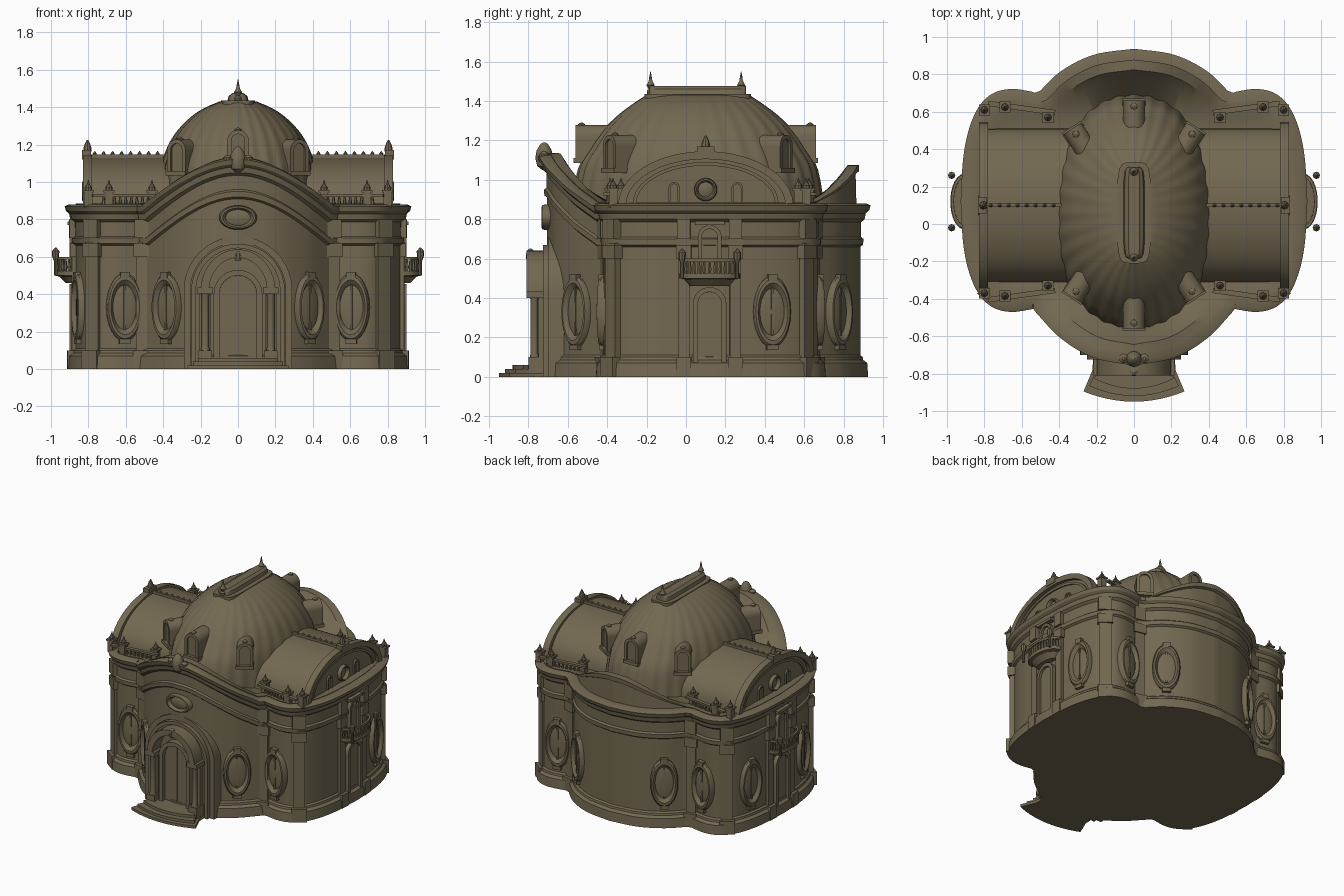
import bpy, bmesh, math
from mathutils import Vector, Matrix

if "Cube" in bpy.data.objects:
    bpy.data.objects.remove(bpy.data.objects["Cube"])

stone = bpy.data.materials.new("olive_stone")
stone.diffuse_color = (0.17, 0.14, 0.083, 1)
stone.use_nodes = True
stone.node_tree.nodes["Principled BSDF"].inputs["Base Color"].default_value = stone.diffuse_color
YC = 0.12  # plan centre in y
PI = math.pi


def loft(name, rings, M=Matrix()):
    """Skin equal-length closed rings and cap both ends."""
    bm = bmesh.new()
    vs = [[bm.verts.new(M @ Vector(p)) for p in r] for r in rings]
    n = len(vs[0])
    for a, b in zip(vs, vs[1:]):
        for i in range(n):
            j = (i + 1) % n
            bm.faces.new((a[i], a[j], b[j], b[i]))
    bm.faces.new(vs[0][::-1])
    bm.faces.new(vs[-1])
    bmesh.ops.recalc_face_normals(bm, faces=bm.faces)
    me = bpy.data.meshes.new(name)
    bm.to_mesh(me)
    bm.free()
    me.materials.append(stone)
    ob = bpy.data.objects.new(name, me)
    bpy.context.collection.objects.link(ob)
    return ob


def frame(x, y, nx, ny, z=0):
    """Local axes: sideways, outward, up."""
    n = Vector((nx, ny, 0)).normalized()
    return Matrix(((-n.y, n.x, 0, x), (n.x, n.y, 0, y), (0, 0, 1, z), (0, 0, 0, 1)))


def prism(name, pts, d0, d1, M=Matrix()):
    return loft(name, [[(a, d, b) for a, b in pts] for d in (d0, d1)], M)


def box(name, w, d0, d1, z0, z1, M=Matrix()):
    return prism(name, [(-w, z0), (w, z0), (w, z1), (-w, z1)], d0, d1, M)


def lathe(name, x, y, z, prof, seg=10):
    return loft(name, [[(x + r * math.cos(2 * PI * i / seg), y + r * math.sin(2 * PI * i / seg), z + h)
                        for i in range(seg)] for r, h in prof])


def arc(a, b, z, n=20):
    return [(a * math.cos(PI * i / n), z + b * math.sin(PI * i / n)) for i in range(n + 1)]


def band(a, b, t, z, z0=None):
    """Arched strip of thickness t, with straight legs down to z0."""
    o, i = arc(a, b, z), arc(a - t, b - t, z)
    if z0 is not None:
        o = [(a, z0)] + o + [(-a, z0)]
        i = [(a - t, z0)] + i + [(t - a, z0)]
    return o + i[::-1]


def arched(w, z0, z1, n=12):
    return [(w, z0)] + arc(w, w, z1 - w, n) + [(-w, z0)]


def smooth_path(pts, n):
    p = [Vector(q) for q in pts]
    p = [2 * p[0] - p[1]] + p + [2 * p[-1] - p[-2]]
    out = []
    for a, b, c, d in zip(p, p[1:], p[2:], p[3:]):
        for i in range(n):
            t = i / n
            out.append(0.5 * (2 * b + (c - a) * t + (2 * a - 5 * b + 4 * c - d) * t * t + (3 * b - a - 3 * c + d) * t ** 3))
    return out + [p[-2]]


# plan outline: back and front quarter curves, mirrored in x
wing = smooth_path([(.52, .53), (.66, .55), (.755, .515), (.82, .41), (.86, .24), (.875, 0)], 5)
back = smooth_path([(0, .765), (.2, .735), (.36, .655), (.47, .55)], 7) + wing
front = smooth_path([(0, .825), (.2, .785), (.36, .69), (.48, .565)], 7) + [Vector((p.x, p.y - .012 * min(1, p.y / .4))) for p in wing]
half = back + [Vector((p.x, -p.y)) for p in front[-2::-1]]
plan = half + [Vector((-p.x, p.y)) for p in half[-2:0:-1]]
N = len(plan)
norm = []
for i in range(N):
    t = plan[(i + 1) % N] - plan[i - 1]
    norm.append(Vector((-t.y, t.x)).normalized())


def ring(off, z, k=0, s=1, kb=0):
    """Outline at an offset; k and kb raise the front and back bays in an arch."""
    out = []
    for p, n in zip(plan, norm):
        v = (p + n * off) * s
        rise = max(0, math.cos(PI * min(abs(p.x), .48) / .96)) * (.25 * k if p.y < 0 else .19 * kb)
        out.append((v.x, v.y + YC, z + rise))
    return out


def wall(x, y):
    i = min(range(N), key=lambda i: (plan[i] - Vector((x, y - YC))).length)
    return frame(plan[i].x, plan[i].y + YC, norm[i].x, norm[i].y)


# main body: plinth, wall, entablature and cornice (arched at the front), arched parapet at the back, roof apron
loft("main_walls", [ring(.04, 0), ring(.035, .07), ring(.015, .085), ring(.012, .1), ring(0, .11), ring(0, .4), ring(0, .66, 1),
                    ring(.014, .67, 1), ring(.016, .7, 1), ring(.003, .71, 1), ring(.004, .785, 1),
                    ring(.022, .8, 1), ring(.028, .83, 1), ring(.045, .845, 1), ring(.052, .87, 1),
                    ring(.03, .88, 1), ring(-.02, .88, 1), ring(-.024, .88, 1, 1, .8), ring(-.008, .88, 1, 1, .85),
                    ring(-.006, .885, 1, 1, 1), ring(-.06, .885, 1, 1, 1), ring(-.1, .87, .8, 1, .8),
                    ring(-.06, .87, 0, .75), ring(-.06, .88, 0, .4)])


def oval(hx, hy, z, e, flute=0, n=160):
    r = []
    for i in range(n):
        a = 2 * PI * i / n
        c, s = math.cos(a), math.sin(a)
        m = (1 + flute * math.cos(32 * a)) / (abs(c) ** e + abs(s) ** e) ** (1 / e)
        r.append((hx * c * m, .06 + hy * s * m, z))
    return r


# ribbed oval dome with ridge platform
loft("dome", [oval(hx, hy, z, 2.1, .009) for z, hx, hy in smooth_path(
    [(.85, .43, .64), (1.05, .415, .605), (1.15, .39, .55), (1.25, .34, .48),
     (1.33, .27, .40), (1.39, .19, .32), (1.43, .10, .26)], 3)])
loft("ridge_base", [oval(.09, .27, z, 5, 0, 48) for z in (1.4, 1.435)])
loft("ridge_cap", [oval(w, .245, z, 6, 0, 48) for w, z in ((.06, 1.42), (.05, 1.46), (.03, 1.475))])
FINIAL = [(.02, 0), (.02, .02), (.01, .03), (.022, .05), (.01, .07), (.007, .09), (.001, .12)]
for y in (-.18, .28):
    lathe("ridge_finial", 0, y, 1.43, FINIAL)

# dormers around the dome
for x, y, nx, ny, z in [(0, -.56, 0, -1, 1.1), (0, .66, 0, 1, 1.1)] + \
        [(sx * .33, .06 + sy * .45, sx * .65, sy, 1.05) for sx in (1, -1) for sy in (1, -1)]:
    M = frame(x, y, nx, ny, z)
    prism("dormer_body", arched(.05, 0, .16), -.17, -.012, M)
    prism("dormer_frame", band(.058, .058, .022, .12, 0), -.17, 0, M)
    box("dormer_sill", .062, -.17, .01, -.015, .01, M)
    lathe("dormer_knob", x - nx * .03, y - ny * .03, z + .17, [(.02, 0), (.018, .012), (.002, .022)], 8)


def oval_window(M, z, w, h, name="oval_window"):
    rs = []
    for s, d in [(1.3, -.04), (1.3, .012), (1.2, .026), (1.05, .028), (.95, .018), (.85, .004), (.6, .01), (.1, .012)]:
        rs.append([(w * s * math.cos(2 * PI * i / 24), d, z + h * s * math.sin(2 * PI * i / 24)) for i in range(24)])
    loft(name, rs, M)


spots = [(sx * x, YC + sy * v) for sx in (1, -1) for sy in (1, -1) for x, v in ((.37, .66), (.61, .54))]
for x, y in spots + [(.86, .45), (-.86, .45), (-.86, -.2)]:
    M = wall(x, y)
    oval_window(M, .33, .074, .14)
    box("window_keystone", .025, -.02, .03, .485, .52, M)
    box("window_apron", .03, -.02, .024, .135, .16, M)
    box("window_mullion", .006, 0, .016, .21, .45, M)
oval_window(wall(0, -.7), .81, .078, .05, "upper_oval_window")

# pilasters with bases, capitals and entablature blocks
for sx in (1, -1):
    for sy in (1, -1):
        for x, v, nx, ny, w in ((.505, .53, .25, 1, .036), (.77, .488, .6, .8, .042), (.868, .13, 1, .05, .028)):
            M = frame(sx * x, YC + sy * v, sx * nx, sy * ny)
            box("pilaster", w, -.06, .022, 0, .68, M)
            box("pilaster_base", w + .01, -.06, .045, 0, .1, M)
            box("pilaster_capital", w + .01, -.06, .032, .6, .67, M)
            box("entablature_block", w + .005, -.06, .034, .7, .8, M)
        # roof pedestals, finials and balustrade
        for x, v in ((.46, .45), (.69, .505), (.8, .49)):
            M = frame(sx * x, YC + sy * v, 0, sy)
            box("roof_pedestal", .022, -.022, .022, .86, .95, M)
            box("pedestal_cap", .029, -.029, .029, .945, .957, M)
            lathe("pedestal_finial", sx * x, YC + sy * v, .95, [(.018, 0), (.02, .02), (.007, .04), (.002, .06)], 8)
        M = frame(sx * .6, YC + sy * .5, -sx * .14 * sy * sy, sy)
        box("balustrade_rail", .18, -.014, .014, .92, .935, M)
        for i in range(9):
            p = M @ Vector((-.12 + i * .03, 0, .87))
            lathe("baluster", p.x, p.y, p.z, [(.008, 0), (.01, .02), (.005, .05)], 6)

# wings: barrel roofs, gables, doors and balconies
for sx in (1, -1):
    M = frame(0, .1, sx, 0)
    prism("barrel_roof", arc(.41, .26, .87), .3, .805, M)
    prism("gable_trim", band(.445, .275, .04, .87), .78, .83, M)
    prism("gable_inner_trim", band(.37, .21, .018, .88), .79, .815, M)
    oval_window(M @ Matrix.Translation((0, .805, 0)), .95, .045, .045, "gable_round_window")
    for t in (-.16, .16):
        prism("gable_side_window", band(.028, .028, .01, .96, .89), .79, .818, M @ Matrix.Translation((t, 0, 0)))
    box("roof_crest", .01, .38, .82, 1.12, 1.148, M)
    for i in range(8):
        lathe("crest_point", sx * (.43 + i * .048), .1, 1.14, [(.009, 0), (.011, .012), (.001, .026)], 6)
    box("gable_crown", .045, .785, .835, 1.12, 1.17, M)
    lathe("gable_crown_finial", sx * .805, .1, 1.16, [(.02, 0), (.022, .02), (.014, .045), (.004, .065)], 8)
    M = frame(sx * .872, YC, sx, 0)
    prism("side_door_frame", band(.085, .085, .025, .37, 0), -.05, .03, M)
    prism("side_door", arched(.065, 0, .43), -.05, .012, M)
    prism("balcony_door_frame", band(.06, .06, .02, .71, .5), -.05, .03, M)
    prism("balcony_door", arched(.045, .5, .75), -.05, .012, M)
    box("balcony_door_hood", .075, -.05, .04, .77, .79, M)
    bal = lambda a, d, z: [(a * math.cos(PI * i / 16), d * math.sin(PI * i / 16) ** .7, z) for i in range(17)]
    loft("balcony_floor", [bal(.1, .05, .46), bal(.13, .085, .495), bal(.155, .11, .5), bal(.155, .11, .525)], M)
    rail = bal(.15, .107, .585)
    inner = bal(.135, .092, .585)[::-1]
    loft("balcony_rail", [rail + inner, [(a, b, .6) for a, b, c in rail + inner]], M)
    for a, d, z in rail[1:-1]:
        p = M @ Vector((a * .95, d * .93, .52))
        lathe("balcony_baluster", p.x, p.y, p.z, [(.007, 0), (.01, .025), (.006, .07)], 6)
    for t in (-.14, .14):
        lathe("balcony_lamp", sx * .975, YC + t, .5, [(.01, 0), (.01, .08), (.018, .1), (.02, .13), (.003, .15)], 8)

# front portal, columns, arched hood and steps
F = frame(0, 0, 0, -1)
prism("portal_outer_arch", band(.29, .29, .035, .42, 0), .45, .7, F)
prism("portal_middle_arch", band(.25, .25, .025, .42, 0), .45, .725, F)
prism("portal_back", arched(.24, 0, .66), .45, .71, F)
prism("portal_hood", band(.2, .22, .045, .42), .6, .81, F)
prism("portal_inner_arch", band(.13, .13, .03, .4, .05), .6, .765, F)
prism("front_door", arched(.1, .04, .5), .6, .73, F)
box("door_joint", .005, .6, .737, .05, .49, F)
for s in (1, -1):
    M = frame(s * .175, 0, 0, -1)
    box("column_base", .035, .6, .8, 0, .1, M)
    lathe("portal_column", s * .175, -.77, .1, [(.024, 0), (.02, .02), (.02, .29), (.026, .31)], 14)
    box("portal_pier", .03, .6, .75, 0, .41, M)
    box("column_capital", .042, .6, .81, .4, .435, M)
lathe("portal_keystone", 0, -.79, .58, [(.015, 0), (.025, .025), (.02, .06), (.005, .07)], 10)
for w, d, z in ((.27, .05, .02), (.24, .02, .04), (.215, -.02, .06)):
    pts = [(w * math.sin(a), -.9 - d + .055 * math.sin(a) ** 2) for a in [PI * (i / 16 - .5) for i in range(17)]]
    pts += [(w * .82, -.78), (w * .8, -.6), (-w * .8, -.6), (-w * .82, -.78)]
    loft("front_step", [[(x, y, 0) for x, y in pts], [(x, y, z) for x, y in pts]])

# shield ornament on the front cornice
lathe("cornice_shield", 0, -.72, 1.05, [(.01, 0), (.035, .02), (.045, .06), (.038, .1), (.02, .13), (.005, .14)], 12)
for s in (1, -1):
    lathe("shield_scroll", s * .055, -.72, 1.09, [(.01, 0), (.025, .02), (.025, .04), (.008, .055)], 10)

# smooth shading with sharp edges kept
for ob in bpy.context.collection.objects:
    ob.select_set(True)
    bpy.context.view_layer.objects.active = ob
bpy.ops.object.shade_smooth_by_angle(angle=math.radians(32))
